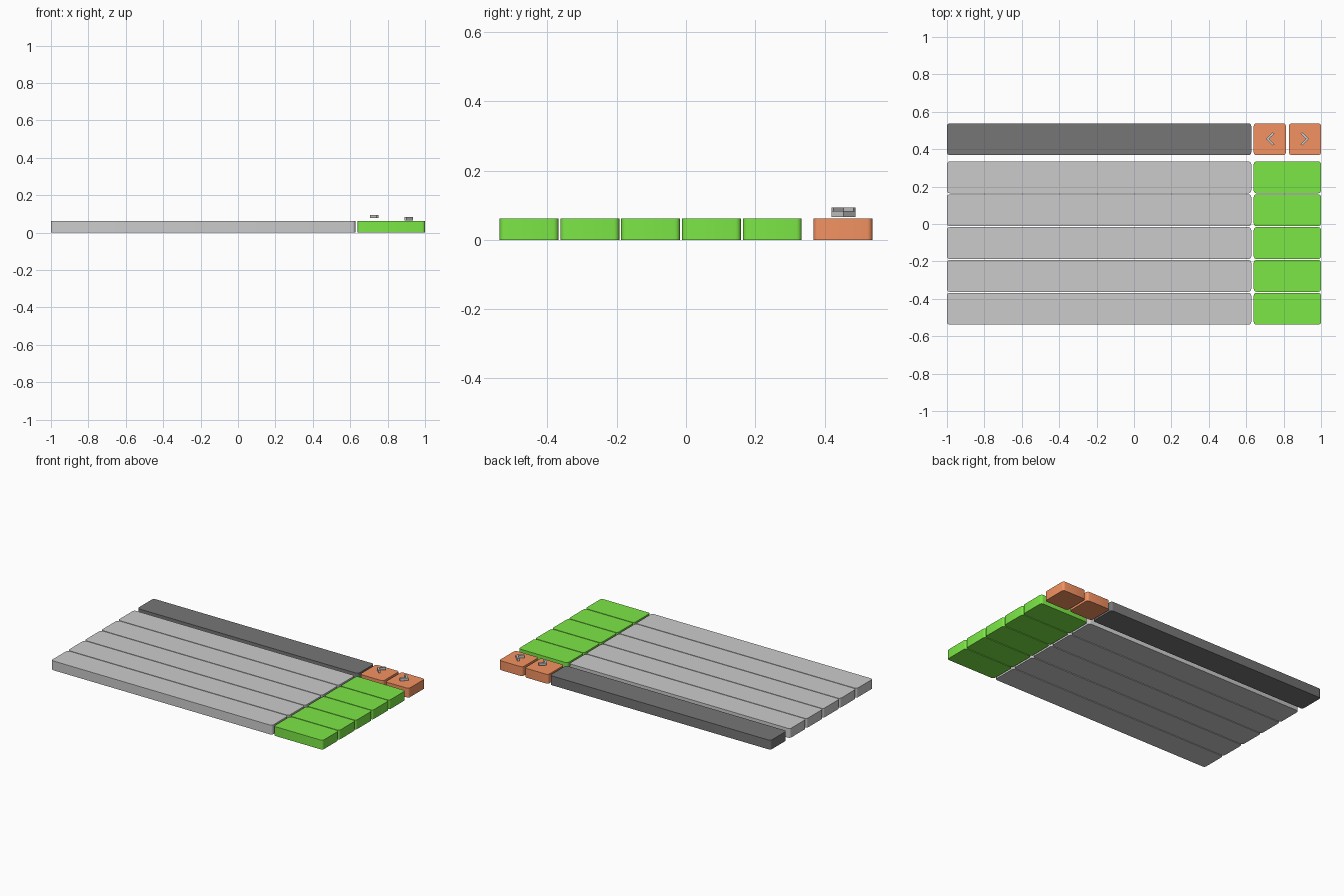
import bpy, bmesh

if "Cube" in bpy.data.objects:
    bpy.data.objects.remove(bpy.data.objects["Cube"])

HEIGHT = 0.062
DEPTH = 0.17
PITCH = 0.1755


def material(name, rgb):
    m = bpy.data.materials.new(name)
    m.diffuse_color = (*rgb, 1)
    m.use_nodes = True
    m.node_tree.nodes["Principled BSDF"].inputs["Base Color"].default_value = m.diffuse_color
    return m


def prism(name, outline, z0, z1, mat=None, corner=0.0):
    """Extrude an outline upward, optionally rounding its upright edges."""
    bm = bmesh.new()
    face = bm.faces.new([bm.verts.new((x, y, z0)) for x, y in outline])
    ext = bmesh.ops.extrude_face_region(bm, geom=[face])
    for v in ext["geom"]:
        if isinstance(v, bmesh.types.BMVert):
            v.co.z = z1
    if corner:
        upright = [e for e in bm.edges if abs(e.verts[0].co.z - e.verts[1].co.z) > 1e-4]
        bmesh.ops.bevel(bm, geom=upright, offset=corner, segments=4,
                        profile=0.5, affect='EDGES')
    bmesh.ops.recalc_face_normals(bm, faces=bm.faces[:])
    me = bpy.data.meshes.new(name)
    bm.to_mesh(me)
    bm.free()
    ob = bpy.data.objects.new(name, me)
    bpy.context.collection.objects.link(ob)
    if mat:
        me.materials.append(mat)
    if corner:
        bpy.ops.object.select_all(action='DESELECT')
        ob.select_set(True)
        bpy.context.view_layer.objects.active = ob
        bpy.ops.object.shade_smooth_by_angle(angle=0.6)
    return ob


def tile(name, x0, x1, yc, mat=None):
    h = DEPTH / 2
    return prism(name, [(x0, yc - h), (x1, yc - h), (x1, yc + h), (x0, yc + h)],
                 0, HEIGHT, mat, 0.015)


def chevron(name, tip_x, direction, z0, z1, yc=0.455):
    # Constant-width arrow stroke; direction is +1 for right, -1 for left
    w, run, half = 0.013, 0.036, 0.035
    pts = [(0, 0), (-run, half), (-run - w * 0.8, half - w * 0.5), (-w * 1.3, 0),
           (-run - w * 0.8, -half + w * 0.5), (-run, -half)]
    return prism(name, [(tip_x + direction * x, yc + y) for x, y in pts], z0, z1)


green = material("green", (0.2, 0.8, 0.06))
orange = material("orange", (0.9, 0.29, 0.12))
black = material("black", (0.18, 0.18, 0.18))

# List rows, each with a green button
for i in range(5):
    y = -0.453 + i * PITCH
    tile(f"row_{i + 1}", -1, 0.627, y)
    tile(f"row_button_{i + 1}", 0.64, 1, y, green)

# Header bar and paging buttons
tile("header_bar", -1, 0.627, 0.453, black)
tile("back_button", 0.64, 0.812, 0.453, orange)
tile("forward_button", 0.828, 1, 0.453, orange)

# Arrows hovering above the paging buttons
chevron("back_arrow", 0.705, -1, 0.077, 0.093)
chevron("forward_arrow", 0.936, 1, 0.066, 0.084)
